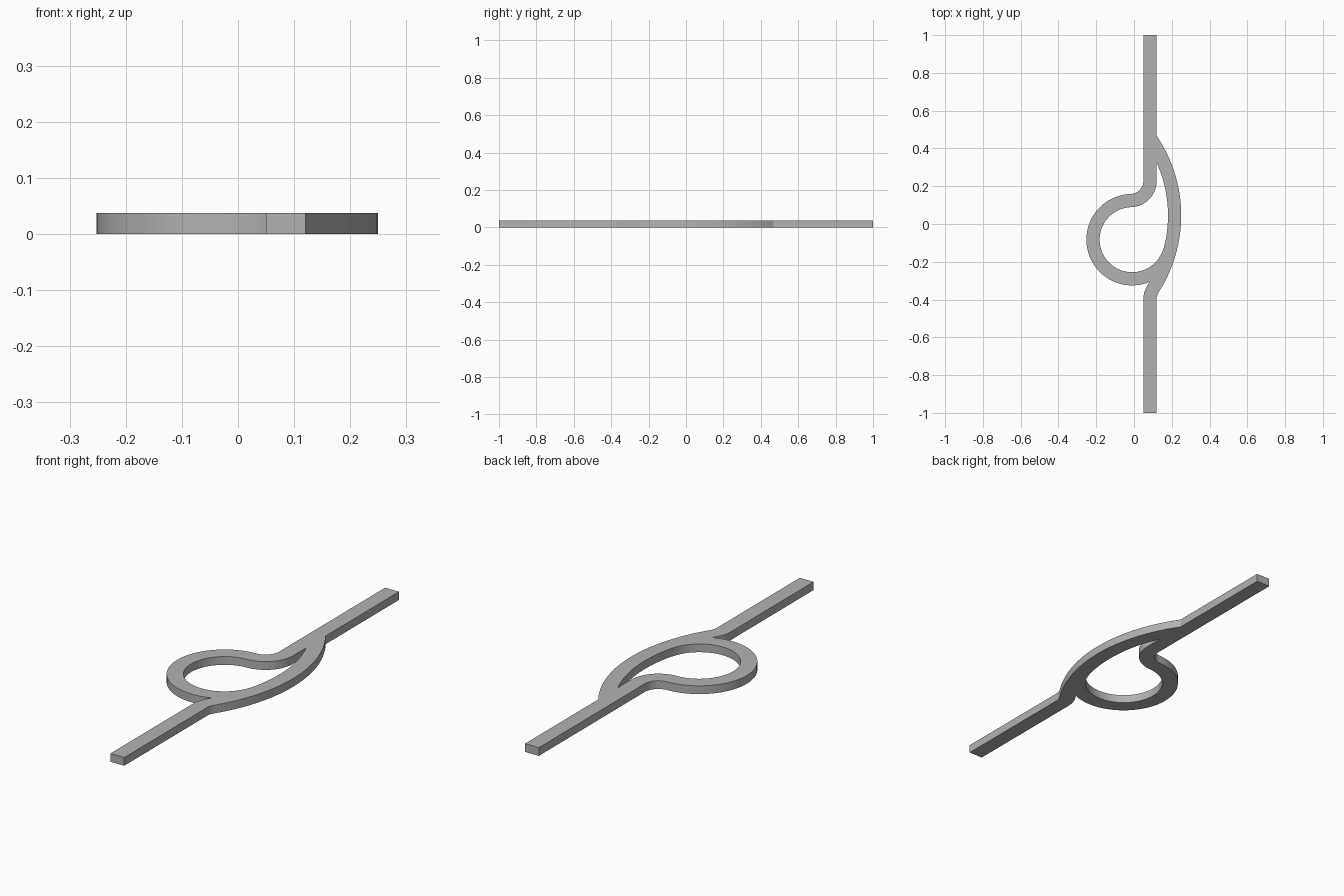
import bpy, bmesh
from math import cos, sin, acos, asin, atan2, degrees, radians, hypot

cube = bpy.data.objects.get("Cube")
if cube:
    bpy.data.objects.remove(cube)

# Layout: a strip of constant width following lines and tangent arcs
WIDTH, THICK = 0.07, 0.038
HALF = WIDTH / 2
ROD_X = 0.085
LEFT_EDGE, RIGHT_EDGE = ROD_X - HALF, ROD_X + HALF
BEND = 0.105                                # centreline radius of small bends
RING, RING_R = (-0.01, -0.083), 0.207
BOW, BOW_R = (-0.5, 0.045), 0.715
TOP_BEND = (ROD_X - BEND, 0.229)
LOW_X = ROD_X + BEND
LOW_BEND = (LOW_X, BOW[1] - ((BOW_R + BEND) ** 2 - (LOW_X - BOW[0]) ** 2) ** 0.5)


def arc(centre, radius, start, end):
    """Points along an arc, angles in degrees."""
    n = max(2, int(abs(end - start) / 2.5))
    angles = [radians(start + (end - start) * i / n) for i in range(n + 1)]
    return [(centre[0] + radius * cos(a), centre[1] + radius * sin(a)) for a in angles]


def heading(a, b):
    return degrees(atan2(b[1] - a[1], b[0] - a[0]))


def bow_angle(radius, x):
    return degrees(acos((x - BOW[0]) / radius))


# Tangent and crossing angles
ring_to_bend = heading(RING, TOP_BEND)
bow_to_low = heading(BOW, LOW_BEND)
bow_to_ring = heading(BOW, RING)
bow_out, bow_in, ring_out, ring_in = BOW_R + HALF, BOW_R - HALF, RING_R + HALF, RING_R - HALF

# Notch where the outside of the ring meets the inside of the bow
gap = hypot(RING[0] - BOW[0], RING[1] - BOW[1])
swing = degrees(acos((gap ** 2 + bow_in ** 2 - ring_out ** 2) / (2 * gap * bow_in)))
notch_bow = bow_to_ring - swing
notch = arc(BOW, bow_in, notch_bow, notch_bow)[0]
notch_ring = heading(RING, notch) + 360

# Outside outline
outer = [(LEFT_EDGE, -1), (RIGHT_EDGE, -1)]
outer += arc(LOW_BEND, BEND - HALF, 180, 180 + bow_to_low)
outer += arc(BOW, bow_out, bow_to_low, bow_angle(bow_out, RIGHT_EDGE))
outer += [(RIGHT_EDGE, 1), (LEFT_EDGE, 1)]
outer += arc(TOP_BEND, BEND - HALF, 0, ring_to_bend - 180)
outer += arc(RING, ring_out, ring_to_bend, notch_ring)
outer += arc(BOW, bow_in, notch_bow, bow_to_low)
outer += arc(LOW_BEND, BEND + HALF, 180 + bow_to_low, 180)

# Opening between ring and bow
inner = arc(RING, ring_in, ring_to_bend, 360 + bow_to_ring)
inner += arc(BOW, bow_in, bow_to_ring, bow_angle(bow_in, RIGHT_EDGE))
inner += arc(TOP_BEND, BEND + HALF, 0, ring_to_bend - 180)

# Filled and extruded outline
curve = bpy.data.curves.new("looped_strip", "CURVE")
curve.dimensions = "2D"
curve.fill_mode = "BOTH"
curve.extrude = THICK / 2
for loop in (outer, inner):
    spline = curve.splines.new("POLY")
    spline.points.add(len(loop) - 1)
    for point, (x, y) in zip(spline.points, loop):
        point.co = (x, y, THICK / 2, 1)
    spline.use_cyclic_u = True
strip = bpy.data.objects.new("looped_strip", curve)
bpy.context.collection.objects.link(strip)
strip.location.z = THICK / 2
bpy.ops.object.select_all(action="DESELECT")
strip.select_set(True)
bpy.context.view_layer.objects.active = strip
bpy.ops.object.convert(target="MESH")
strip = bpy.context.object

# Weld, rest on the ground and face outward
bm = bmesh.new()
bm.from_mesh(strip.data)
bmesh.ops.remove_doubles(bm, verts=bm.verts, dist=0.0004)
low = min(v.co.z for v in bm.verts)
bmesh.ops.translate(bm, verts=bm.verts, vec=(0, 0, -low))
bmesh.ops.recalc_face_normals(bm, faces=bm.faces)
bm.to_mesh(strip.data)
bm.free()
strip.location.z = 0

# Plain grey material
grey = bpy.data.materials.new("plain_grey")
grey.use_nodes = True
colour = (0.45, 0.45, 0.45, 1)
grey.diffuse_color = colour
grey.node_tree.nodes["Principled BSDF"].inputs["Base Color"].default_value = colour
strip.data.materials.clear()
strip.data.materials.append(grey)
bpy.ops.object.shade_smooth_by_angle(angle=radians(30))
